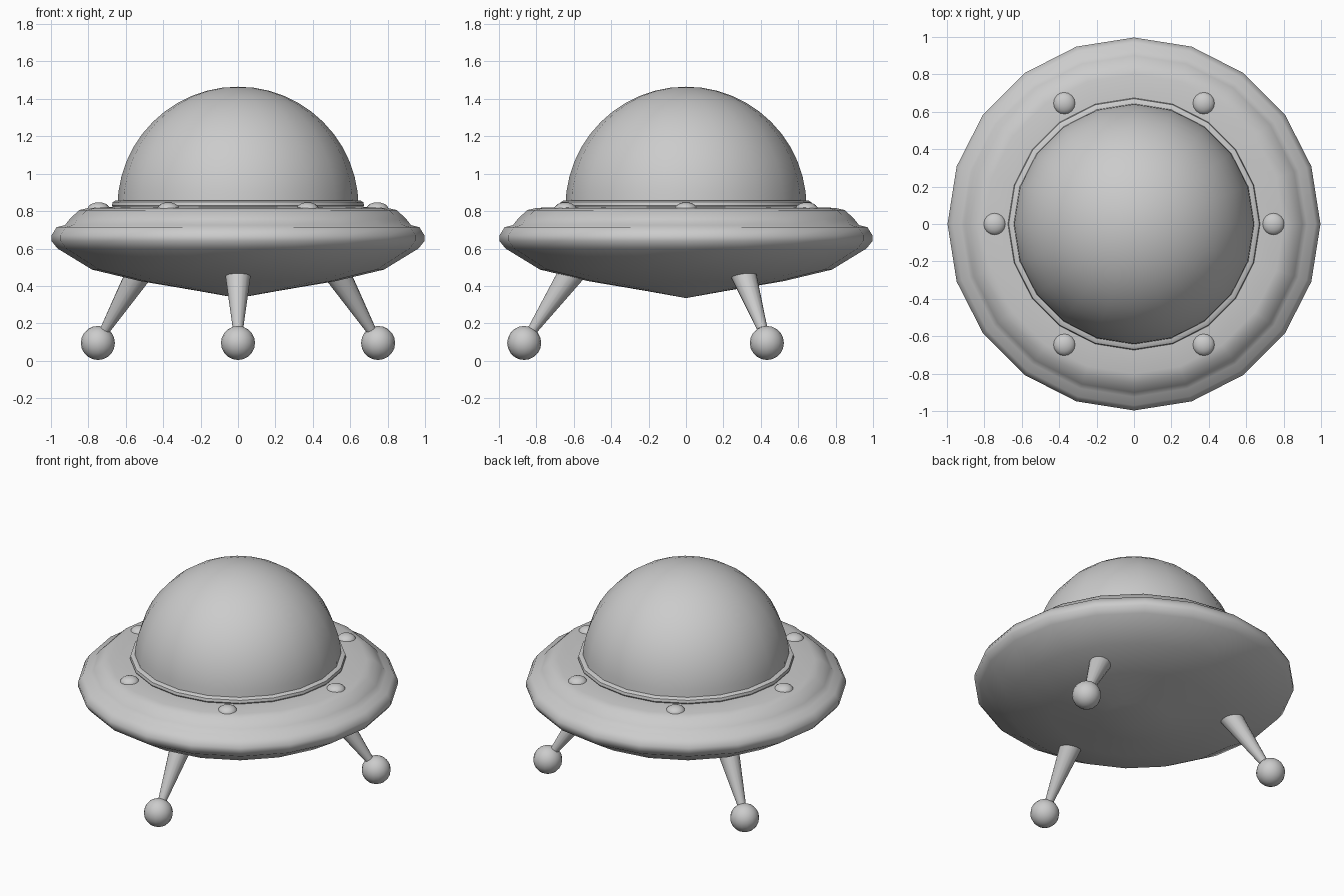
import bpy, bmesh, math
from mathutils import Vector

if "Cube" in bpy.data.objects:
    bpy.data.objects.remove(bpy.data.objects["Cube"])


def finish(name, bm, angle=40):
    bmesh.ops.remove_doubles(bm, verts=bm.verts, dist=1e-5)
    bmesh.ops.recalc_face_normals(bm, faces=bm.faces)
    me = bpy.data.meshes.new(name)
    bm.to_mesh(me)
    bm.free()
    ob = bpy.data.objects.new(name, me)
    bpy.context.collection.objects.link(ob)
    bpy.ops.object.select_all(action='DESELECT')
    ob.select_set(True)
    bpy.context.view_layer.objects.active = ob
    bpy.ops.object.shade_smooth_by_angle(angle=math.radians(angle))
    return ob


def lathe(name, profile, sides=20, angle=40):
    bm = bmesh.new()
    vs = [bm.verts.new((r, 0, z)) for r, z in profile]
    edges = [bm.edges.new(p) for p in zip(vs, vs[1:])]
    bmesh.ops.spin(bm, geom=vs + edges, axis=(0, 0, 1), cent=(0, 0, 0),
                   angle=math.tau, steps=sides, use_duplicate=False)
    return finish(name, bm, angle)


def ball(name, centre, scale, seg=16, rings=10):
    bm = bmesh.new()
    bmesh.ops.create_uvsphere(bm, u_segments=seg, v_segments=rings, radius=1)
    bmesh.ops.scale(bm, vec=scale, verts=bm.verts)
    bmesh.ops.translate(bm, vec=centre, verts=bm.verts)
    return finish(name, bm)


def cone(name, a, b, ra, rb, seg=16):
    a, b = Vector(a), Vector(b)
    bm = bmesh.new()
    bmesh.ops.create_cone(bm, cap_ends=True, segments=seg, radius1=ra, radius2=rb,
                          depth=(b - a).length)
    bmesh.ops.rotate(bm, cent=(0, 0, 0), verts=bm.verts,
                     matrix=(b - a).to_track_quat('Z', 'Y').to_matrix())
    bmesh.ops.translate(bm, vec=(a + b) / 2, verts=bm.verts)
    return finish(name, bm)


def polar(r, deg, z):
    t = math.radians(deg)
    return (r * math.cos(t), r * math.sin(t), z)


# Saucer hull with stepped rim
lathe("saucer_hull", [(0, .335), (.23, .376), (.52, .425), (.78, .487), (.965, .60),
                      (.997, .64), (.997, .67), (.97, .714), (.925, .725), (.90, .757),
                      (.85, .805), (.80, .817), (.66, .822), (0, .822)], angle=50)

# Collar around the dome
lathe("dome_collar", [(.665, .815), (.674, .83), (.67, .848), (.655, .856), (.63, .856)])

# Dome
R = .645
lathe("dome", [(R * math.cos(i * math.pi / 24), .82 + R * math.sin(i * math.pi / 24))
               for i in range(12)] + [(0, .82 + R)])

# Lights on the upper deck
for i in range(6):
    ball(f"deck_light_{i + 1}", polar(.745, 60 * i, .81), (.06, .06, .037))

# Tapered legs with ball feet
for i, deg in enumerate((270, 30, 150)):
    cone(f"leg_{i + 1}", polar(.59, deg, .50), polar(.845, deg, .13), .074, .022)
    ball(f"foot_{i + 1}", polar(.865, deg, .095), (.091, .091, .091))
